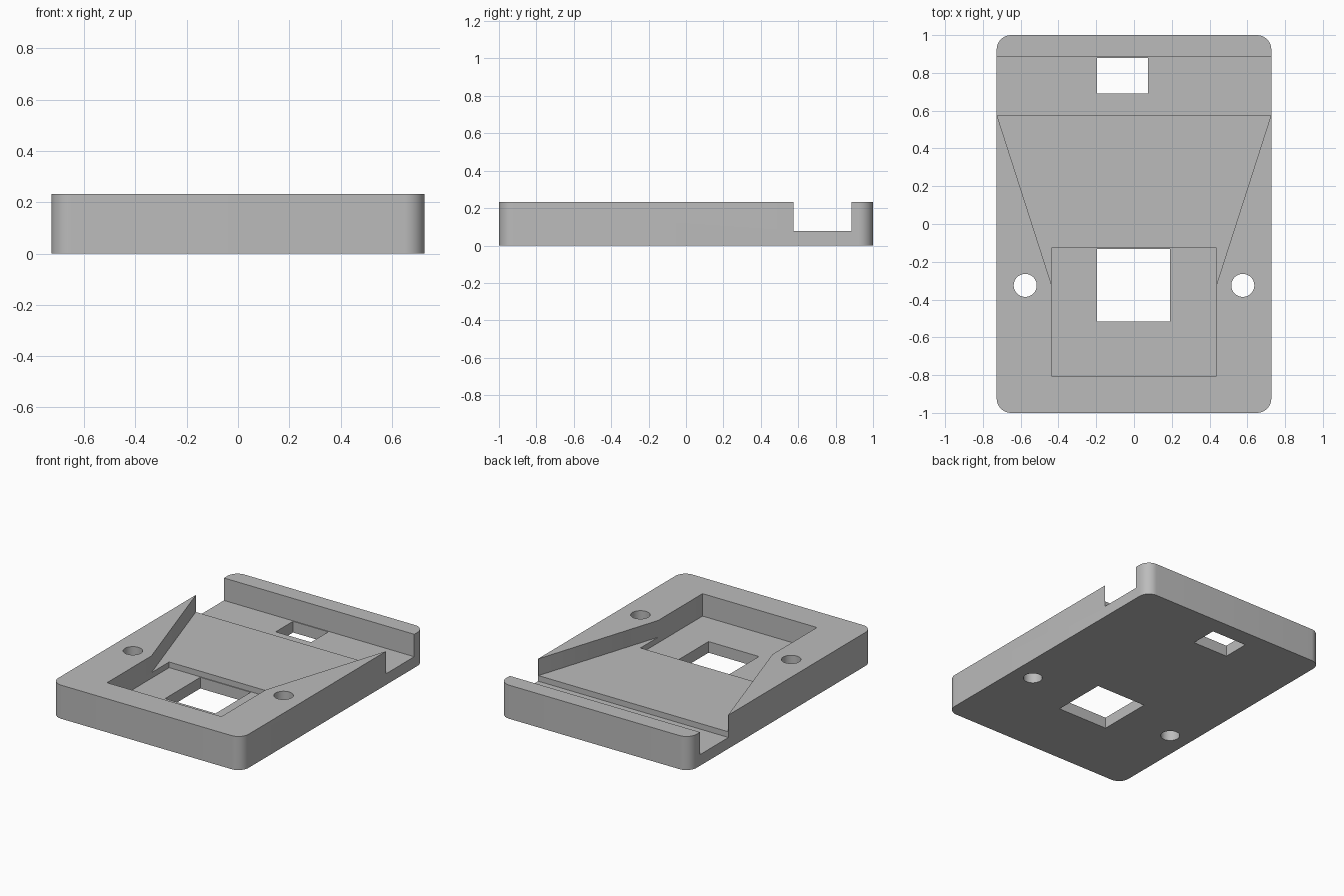
import bpy, bmesh, math

if "Cube" in bpy.data.objects:
    bpy.data.objects.remove(bpy.data.objects["Cube"], do_unlink=True)

HALF_W, HALF_L, HEIGHT, CORNER = 0.727, 1.0, 0.232, 0.077
LOW, MID, OVER = 0.077, 0.116, 0.4   # floor levels and cutter top

grey = bpy.data.materials.new("plain grey")
grey.use_nodes = True
grey.diffuse_color = (0.5, 0.5, 0.5, 1)
grey.node_tree.nodes["Principled BSDF"].inputs["Base Color"].default_value = (0.5, 0.5, 0.5, 1)


def prism(name, outline, bottom, top):
    """Extrude a counter-clockwise outline upwards."""
    bm = bmesh.new()
    face = bm.faces.new([bm.verts.new((x, y, bottom)) for x, y in outline])
    result = bmesh.ops.extrude_face_region(bm, geom=[face])
    moved = [v for v in result["geom"] if isinstance(v, bmesh.types.BMVert)]
    bmesh.ops.translate(bm, verts=moved, vec=(0, 0, top - bottom))
    bmesh.ops.recalc_face_normals(bm, faces=bm.faces)
    mesh = bpy.data.meshes.new(name)
    bm.to_mesh(mesh)
    bm.free()
    mesh.materials.append(grey)
    obj = bpy.data.objects.new(name, mesh)
    bpy.context.collection.objects.link(obj)
    return obj


def rect(x0, x1, y0, y1):
    return [(x0, y0), (x1, y0), (x1, y1), (x0, y1)]


def arc(cx, cy, radius, start, sweep, steps):
    angles = [start + sweep * i / steps for i in range(steps + 1)]
    return [(cx + radius * math.cos(a), cy + radius * math.sin(a)) for a in angles]


# Rounded plate
outline = []
for i, (sx, sy) in enumerate([(1, 1), (-1, 1), (-1, -1), (1, -1)]):
    outline += arc(sx * (HALF_W - CORNER), sy * (HALF_L - CORNER), CORNER,
                   i * math.pi / 2, math.pi / 2, 12)
plate = prism("base_plate", outline, 0, HEIGHT)

# Funnel outline, its slanted sides running on into the channel and pocket
slope = (0.725 - 0.437) / (0.575 + 0.32)
near, far = 0.437 - slope * 0.08, 0.725 + slope * 0.05
funnel = [(-near, -0.40), (near, -0.40), (far, 0.625), (-far, 0.625)]

# Recesses, windows and screw holes
cutters = [
    prism("channel_cutter", rect(-1, 1, 0.575, 0.885), LOW, OVER),
    prism("funnel_cutter", funnel, MID, OVER),
    prism("pocket_cutter", rect(-0.437, 0.437, -0.805, -0.127), LOW, OVER),
    prism("square_window_cutter", rect(-0.195, 0.19, -0.517, -0.133), -0.1, OVER),
    prism("small_window_cutter", rect(-0.195, 0.075, 0.69, 0.879), -0.1, OVER),
]
for side in (-1, 1):
    hole = arc(side * 0.576, -0.325, 0.061, 0, 2 * math.pi, 48)[:-1]
    cutters.append(prism("screw_hole_cutter", hole, -0.1, OVER))

bpy.ops.object.select_all(action="DESELECT")
bpy.context.view_layer.objects.active = plate
plate.select_set(True)
for cutter in cutters:
    cutter.hide_render = True
    mod = plate.modifiers.new("cut", "BOOLEAN")
    mod.operation = "DIFFERENCE"
    mod.solver = "EXACT"
    mod.object = cutter
    bpy.ops.object.modifier_apply(modifier=mod.name)
    bpy.data.objects.remove(cutter, do_unlink=True)

# Smooth round walls, crisp edges
bpy.ops.object.shade_smooth_by_angle(angle=math.radians(30))
